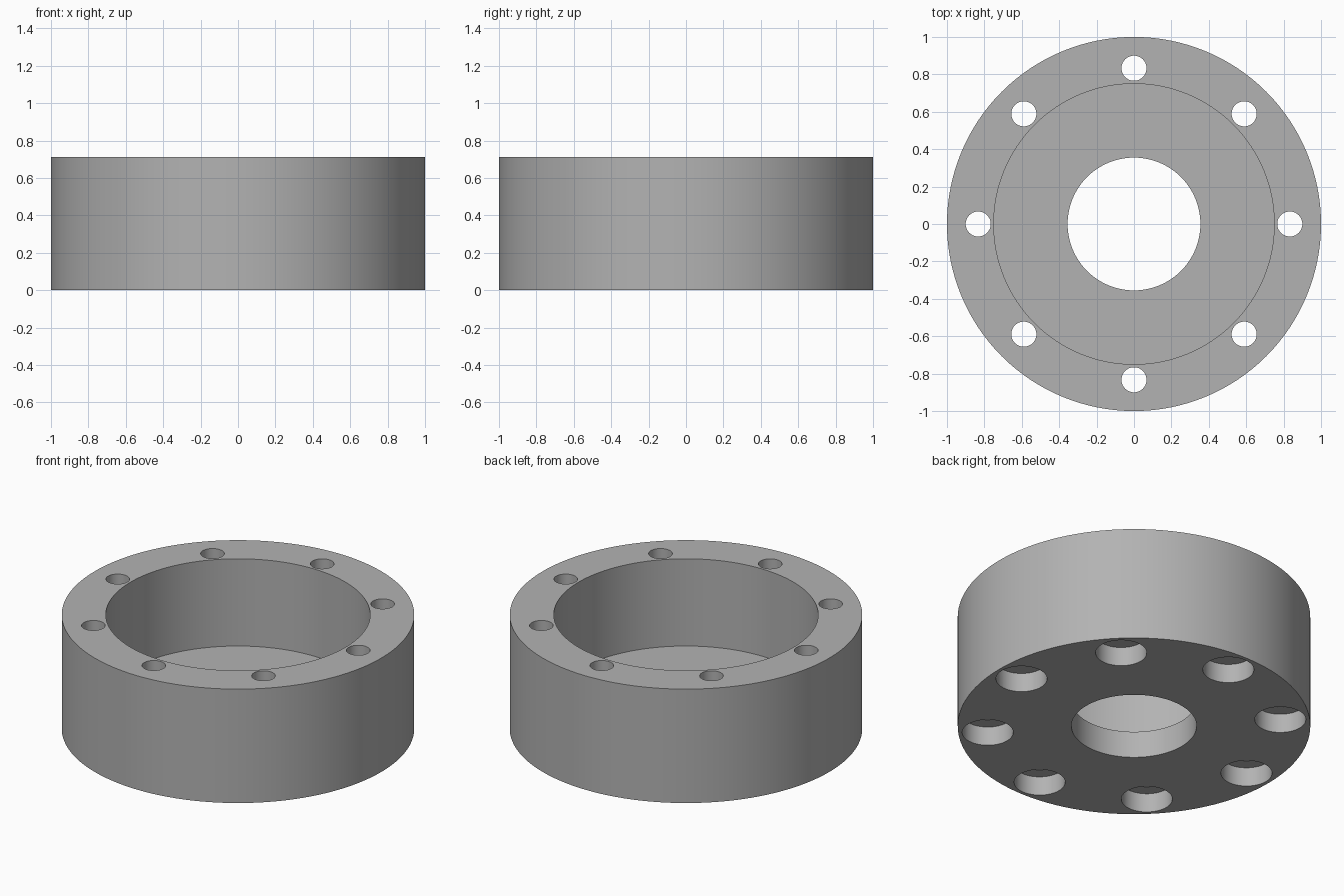
import bpy
import math
from mathutils import Matrix

if "Cube" in bpy.data.objects:
    bpy.data.objects.remove(bpy.data.objects["Cube"], do_unlink=True)

HEIGHT = 0.713
BASE = 0.167          # thickness of the base plate
BOLT_CIRCLE = 0.833
BOLTS = 8

grey = bpy.data.materials.new("plain grey")
grey.use_nodes = True
colour = (0.45, 0.45, 0.45, 1)
grey.diffuse_color = colour
grey.node_tree.nodes["Principled BSDF"].inputs["Base Color"].default_value = colour


def cylinder(name, radius, low, high, x=0, y=0, sides=64):
    bpy.ops.mesh.primitive_cylinder_add(
        vertices=sides, radius=radius, depth=high - low,
        location=(x, y, (low + high) / 2))
    obj = bpy.context.object
    obj.name = name
    obj.data.materials.append(grey)
    return obj


def cut(body, cutter):
    mod = body.modifiers.new(cutter.name, "BOOLEAN")
    mod.operation = "DIFFERENCE"
    mod.solver = "EXACT"
    mod.object = cutter
    bpy.context.view_layer.objects.active = body
    bpy.ops.object.modifier_apply(modifier=mod.name)
    bpy.data.objects.remove(cutter, do_unlink=True)


# Round housing with a deep cavity above and a bore through the base
housing = cylinder("flanged_housing", 1, 0, HEIGHT, sides=128)
cut(housing, cylinder("cavity_cutter", 0.75, BASE, HEIGHT + 0.1, sides=128))
cut(housing, cylinder("bore_cutter", 0.355, -0.1, BASE + 0.1, sides=96))

# Ring of bolt holes, each counterbored from below
for i in range(BOLTS):
    spot = Matrix.Rotation(i * math.tau / BOLTS, 3, "Z").col[0] * BOLT_CIRCLE
    cut(housing, cylinder("hole_cutter", 0.067, -0.1, HEIGHT + 0.1, spot.x, spot.y, 48))
    cut(housing, cylinder("counterbore_cutter", 0.145, -0.1, 0.119, spot.x, spot.y, 48))

# Smooth walls with crisp rims
bpy.ops.object.select_all(action="DESELECT")
housing.select_set(True)
bpy.context.view_layer.objects.active = housing
bpy.ops.object.shade_smooth_by_angle(angle=math.radians(30))
